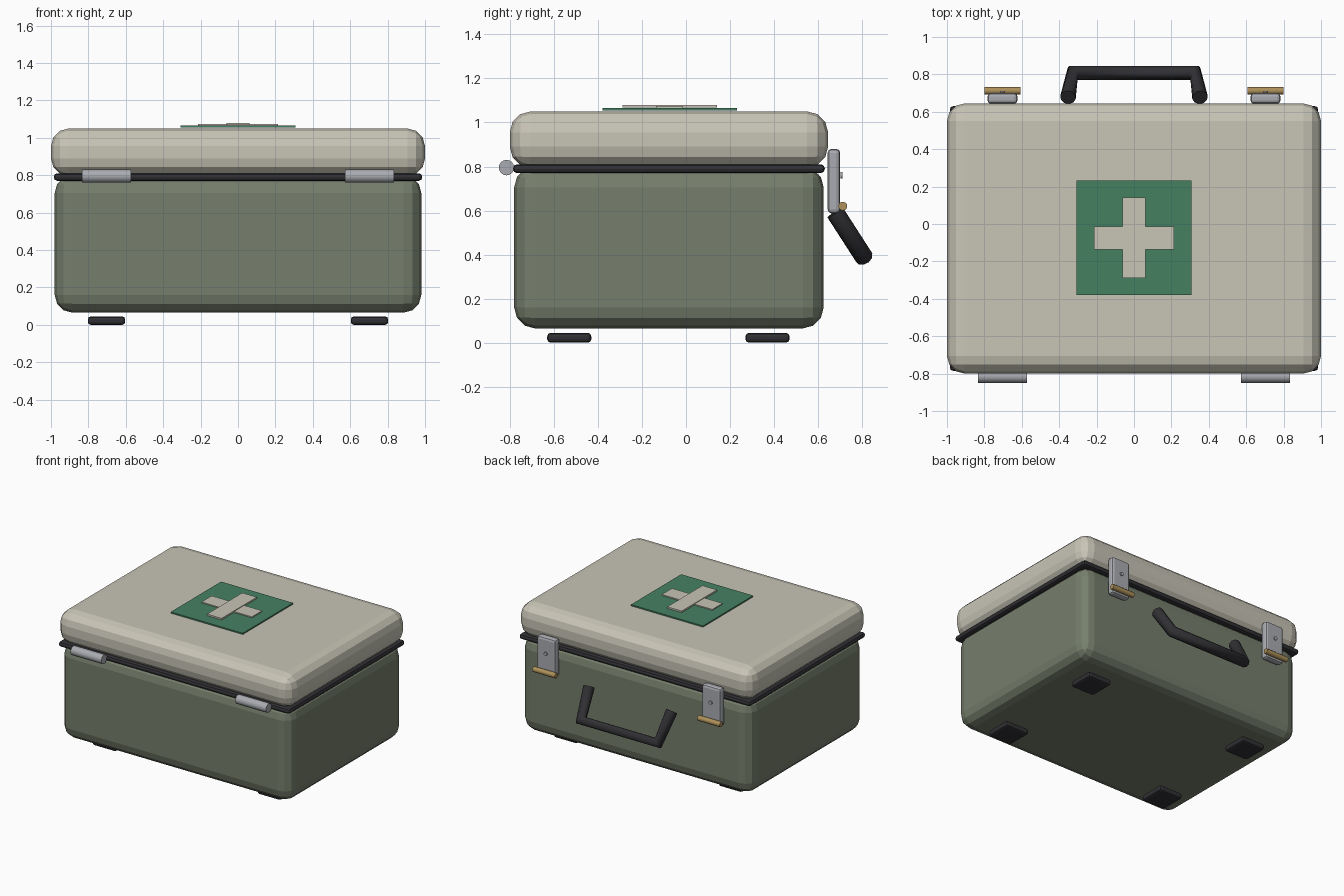
import bpy, bmesh, math
from mathutils import Matrix

if "Cube" in bpy.data.objects:
    bpy.data.objects.remove(bpy.data.objects["Cube"])


def material(name, rgb):
    m = bpy.data.materials.new(name)
    m.diffuse_color = (*rgb, 1)
    m.use_nodes = True
    m.node_tree.nodes["Principled BSDF"].inputs["Base Color"].default_value = m.diffuse_color
    return m


OLIVE = material("olive", (0.18, 0.21, 0.15))
CREAM = material("cream", (0.58, 0.56, 0.47))
GREEN = material("green", (0.06, 0.22, 0.12))
RUBBER = material("rubber", (0.03, 0.03, 0.035))
STEEL = material("steel", (0.40, 0.41, 0.44))
BRASS = material("brass", (0.42, 0.28, 0.10))


def finish(name, bm, mat):
    me = bpy.data.meshes.new(name)
    bm.to_mesh(me)
    bm.free()
    me.materials.append(mat)
    ob = bpy.data.objects.new(name, me)
    bpy.context.collection.objects.link(ob)
    return ob


def box(name, x, y, z, mat, bevel=0, segments=3):
    """Box from (min, max) ranges, with optional rounded edges."""
    bm = bmesh.new()
    bmesh.ops.create_cube(bm, size=1)
    for v in bm.verts:
        for i, (lo, hi) in enumerate((x, y, z)):
            v.co[i] = lo if v.co[i] < 0 else hi
    if bevel:
        bmesh.ops.bevel(bm, geom=bm.edges[:], offset=bevel, segments=segments,
                        profile=0.5, affect='EDGES', clamp_overlap=True)
    return finish(name, bm, mat)


def rod(name, centre, radius, length, axis, mat, sides=16):
    bm = bmesh.new()
    rot = Matrix.Rotation(math.pi / 2, 4, 'Y' if axis == 'X' else 'X')
    bmesh.ops.create_cone(bm, cap_ends=True, segments=sides, radius1=radius,
                          radius2=radius, depth=length,
                          matrix=Matrix.Translation(centre) @ rot)
    ob = finish(name, bm, mat)
    ob.data.shade_smooth()
    bpy.context.view_layer.objects.active = ob
    bpy.ops.object.select_all(action='DESELECT')
    ob.select_set(True)
    bpy.ops.object.shade_smooth_by_angle(angle=math.radians(35))
    return ob


# Case: base, seal, lid
box("case_base", (-0.98, 0.98), (-0.78, 0.625), (0.065, 0.80), OLIVE, 0.095)
box("rubber_seal", (-0.985, 0.985), (-0.785, 0.63), (0.77, 0.81), RUBBER, 0.018, 2)
box("lid", (-1, 1), (-0.80, 0.645), (0.795, 1.05), CREAM, 0.095)

# Sign panel and raised cross on the lid
box("sign_panel", (-0.307, 0.307), (-0.38, 0.232), (1.055, 1.065), GREEN)
box("cross_horizontal", (-0.215, 0.215), (-0.137, -0.013), (1.066, 1.074), CREAM)
box("cross_vertical", (-0.062, 0.062), (-0.288, 0.141), (1.067, 1.079), CREAM)

# Mirrored hardware: hinges, latches, feet
for s, side in ((-1, "left"), (1, "right")):
    rod("hinge_" + side, (s * 0.702, -0.815, 0.795), 0.035, 0.262, 'X', STEEL)
    c = s * 0.703
    box("latch_plate_" + side, (c - 0.08, c + 0.08), (0.643, 0.70),
        (0.587, 0.88), STEEL, 0.018, 2)
    rod("latch_bar_" + side, (c, 0.712, 0.62), 0.02, 0.192, 'X', BRASS, 12)
    rod("latch_rivet_" + side, (c, 0.706, 0.76), 0.014, 0.008, 'Y', STEEL, 12)
    for y, end in ((-0.53, "front"), (0.37, "back")):
        box(f"foot_{end}_{side}", (c - 0.1, c + 0.1), (y - 0.1, y + 0.1),
            (0, 0.045), RUBBER, 0.016, 2)

# Carry handle: tube swept along a U-shaped path, hanging outward
cu = bpy.data.curves.new("carry_handle", 'CURVE')
cu.dimensions = '3D'
cu.bevel_depth = 0.042
cu.bevel_resolution = 3
cu.use_fill_caps = True
sp = cu.splines.new('POLY')
path = [(-0.353, 0.677, 0.591), (-0.328, 0.808, 0.388),
        (0.328, 0.808, 0.388), (0.353, 0.677, 0.591)]
sp.points.add(len(path) - 1)
for p, co in zip(sp.points, path):
    p.co = (*co, 1)
cu.materials.append(RUBBER)
bpy.context.collection.objects.link(bpy.data.objects.new("carry_handle", cu))
